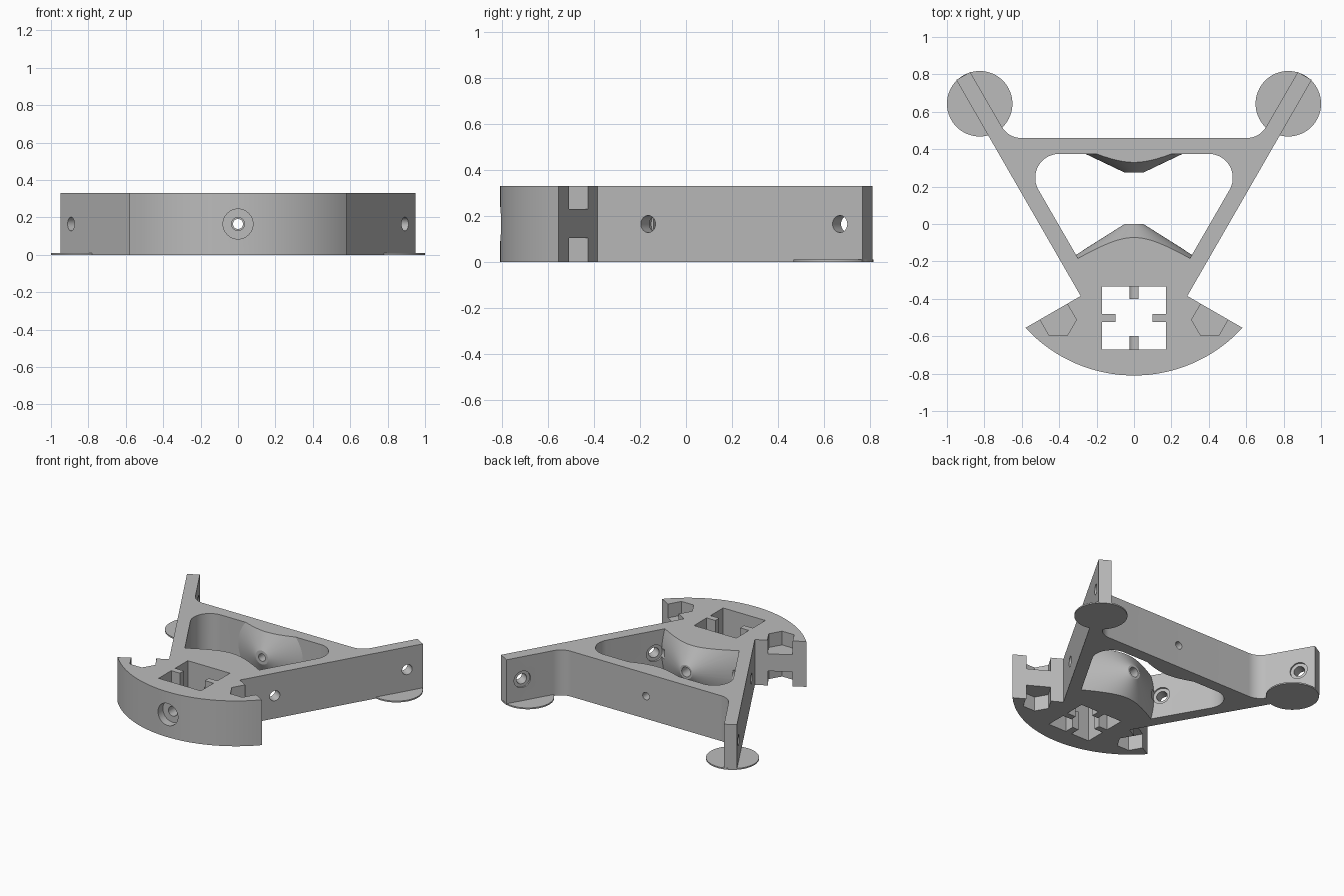
import bpy, bmesh, math
from mathutils import Vector, Matrix

if "Cube" in bpy.data.objects:
    bpy.data.objects.remove(bpy.data.objects["Cube"], do_unlink=True)

H = 0.33          # body height
MID = H / 2       # height of the screw axes

grey = bpy.data.materials.new("plain_grey")
grey.use_nodes = True
grey.diffuse_color = (0.5, 0.5, 0.5, 1)
grey.node_tree.nodes["Principled BSDF"].inputs["Base Color"].default_value = (0.5, 0.5, 0.5, 1)


def finish(name, bm):
    bmesh.ops.recalc_face_normals(bm, faces=bm.faces)
    mesh = bpy.data.meshes.new(name)
    bm.to_mesh(mesh)
    bm.free()
    mesh.materials.append(grey)
    obj = bpy.data.objects.new(name, mesh)
    bpy.context.scene.collection.objects.link(obj)
    return obj


def prism(name, points, z0, z1):
    bm = bmesh.new()
    face = bm.faces.new([bm.verts.new((x, y, z0)) for x, y in points])
    ext = bmesh.ops.extrude_face_region(bm, geom=[face])
    top = [v for v in ext["geom"] if isinstance(v, bmesh.types.BMVert)]
    bmesh.ops.translate(bm, verts=top, vec=(0, 0, z1 - z0))
    return finish(name, bm)


def box(name, x0, x1, y0, y1, z0, z1):
    return prism(name, [(x0, y0), (x1, y0), (x1, y1), (x0, y1)], z0, z1)


def rod(name, start, end, r1, r2=None, sides=64):
    """Cylinder or cone frustum between two points."""
    a, b = Vector(start), Vector(end)
    turn = (b - a).to_track_quat("Z", "Y").to_matrix().to_4x4()
    bm = bmesh.new()
    bmesh.ops.create_cone(bm, cap_ends=True, segments=sides, radius1=r1,
                          radius2=r1 if r2 is None else r2, depth=(b - a).length,
                          matrix=Matrix.Translation((a + b) / 2) @ turn)
    return finish(name, bm)


def cut(target, cutter):
    mod = target.modifiers.new("cut", "BOOLEAN")
    mod.operation = "DIFFERENCE"
    mod.solver = "EXACT"
    mod.object = cutter
    bpy.context.view_layer.objects.active = target
    bpy.ops.object.modifier_apply(modifier=mod.name)
    bpy.data.objects.remove(cutter, do_unlink=True)


def fillet(prev, corner, nxt, r, steps=14):
    """Points of a rounded corner."""
    p = Vector(corner)
    u, v = (Vector(prev) - p).normalized(), (Vector(nxt) - p).normalized()
    half = u.angle(v) / 2
    centre = p + (u + v).normalized() * (r / math.sin(half))
    s = p + u * (r / math.tan(half)) - centre
    e = p + v * (r / math.tan(half)) - centre
    sweep = math.atan2(s.x * e.y - s.y * e.x, s.dot(e))
    return [tuple(centre + Matrix.Rotation(sweep * i / steps, 2) @ s) for i in range(steps + 1)]


def mirrored(half):
    return half + [(-x, y) for x, y in reversed(half) if x > 1e-6]


# Body outline: curved front, two slanted arms, rounded back wall
first, last = -math.pi / 2, math.atan2(-0.532, 0.58)
half = [(0.787 * math.cos(t), -0.023 + 0.787 * math.sin(t))
        for t in (first + (last - first) * i / 24 for i in range(25))]
half[0] = (0, -0.81)
half += [(0.285, -0.385), (0.95, 0.77), (0.876, 0.8125)]
half += fillet((0.876, 0.8125), (0.672, 0.46), (0, 0.46), 0.12)
body = prism("body", mirrored(half), 0, H)

# Triangular opening, narrowed by two conical screw bosses
low, high = (0.284, -0.21), (0.622, 0.375)
opening = prism("opening", mirrored([low] + fillet(low, high, (0, 0.375), 0.128)), -0.02, H + 0.02)
cut(opening, rod("front_boss", (0, 0, MID), (0, -0.315, MID), 0.05, 0.55, 96))
cut(opening, rod("back_boss", (0, 0.275, MID), (0, 0.475, MID), 0.05, 0.47, 96))
cut(body, opening)

# Square socket with four keys
socket = box("socket", -0.17, 0.17, -0.67, -0.335, -0.05, H + 0.05)
for s in (-1, 1):
    x0, x1 = sorted((s * 0.1, s * 0.2))
    cut(socket, box("side_key", x0, x1, -0.525, -0.48, -0.1, H + 0.1))
for y0, y1 in ((-0.7, -0.6), (-0.4, -0.3)):
    cut(socket, box("end_key", -0.025, 0.025, y0, y1, -0.1, 0.185))
cut(body, socket)

# Screw bores along the centre line
cut(body, rod("front_bore", (0, -0.9, MID), (0, 0.1, MID), 0.035, sides=32))
cut(body, rod("front_counterbore", (0, -0.9, MID), (0, -0.75, MID), 0.08))
cut(body, rod("back_bore", (0, 0.2, MID), (0, 0.6, MID), 0.027, sides=32))

# Hexagonal pockets and arm holes on both sides
for s in (-1, 1):
    hexagon = [(s * 0.405 + 0.097 * math.cos(k * math.pi / 3),
                -0.512 + 0.097 * math.sin(k * math.pi / 3)) for k in range(6)]
    cut(body, prism("top_pocket", hexagon, 0.23, H + 0.05))
    cut(body, prism("bottom_pocket", hexagon, -0.05, 0.105))
    normal = Vector((s * 0.866, -0.5, 0))
    for y in (-0.165, 0.67):
        p = Vector((s * (0.285 + (y + 0.385) / math.sqrt(3)), y, MID))
        cut(body, rod("arm_hole", p + normal * 0.05, p - normal * 0.13, 0.037, sides=32))
        cut(body, rod("arm_counterbore", p - normal * 0.075, p - normal * 0.13, 0.06, sides=48))

# Thin round pads under the arm tips
pads = [rod(name, (s * 0.825, 0.643, 0), (s * 0.825, 0.643, 0.01), 0.175)
        for name, s in (("left_pad", 1), ("right_pad", -1))]

bpy.ops.object.select_all(action="DESELECT")
for obj in [body] + pads:
    obj.select_set(True)
bpy.context.view_layer.objects.active = body
bpy.ops.object.shade_smooth_by_angle(angle=math.radians(25))
